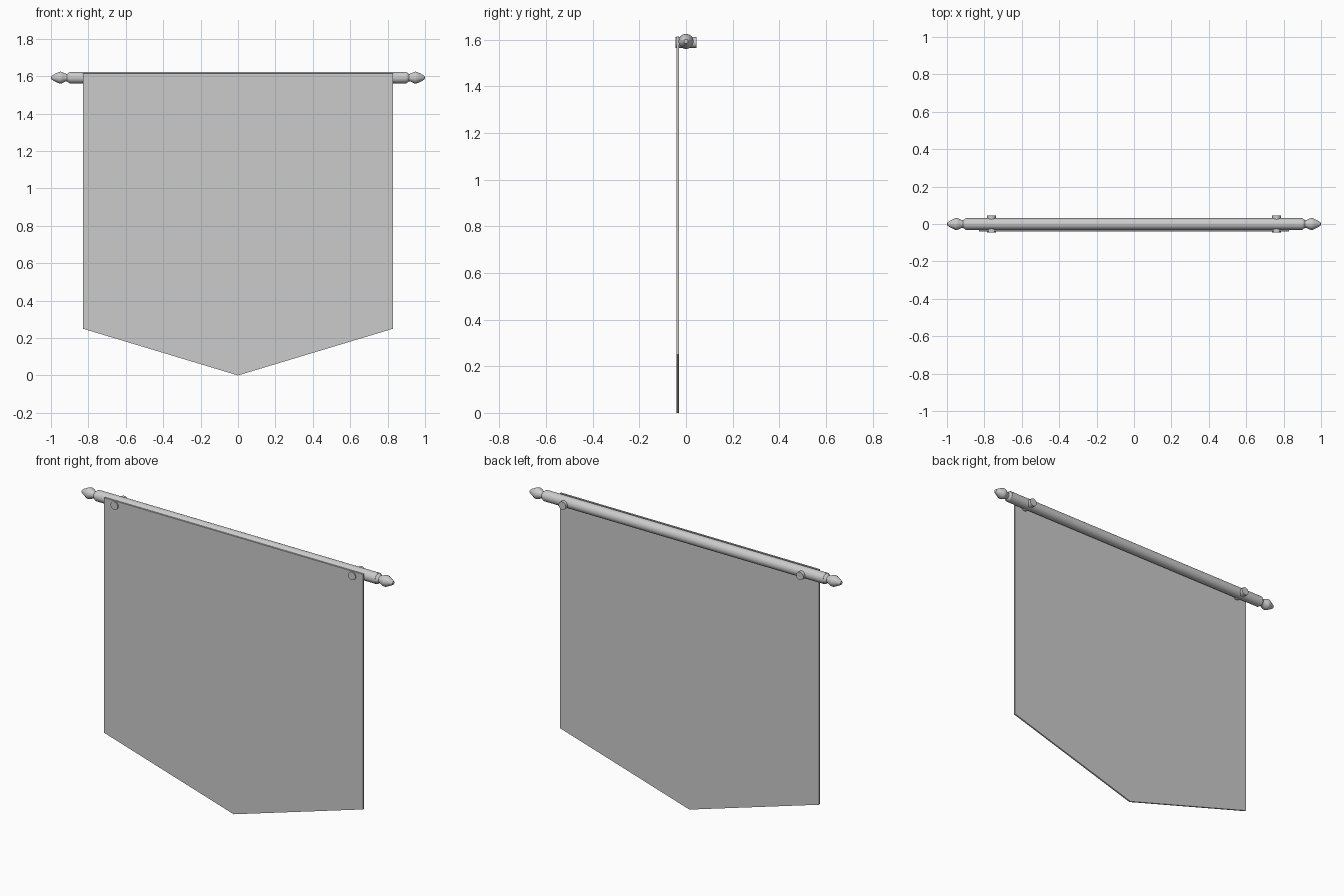
import bpy, bmesh, math
from mathutils import Vector

if "Cube" in bpy.data.objects:
    bpy.data.objects.remove(bpy.data.objects["Cube"])

ROD_Z = 1.592


def finish(name, bm, smooth=False):
    bmesh.ops.remove_doubles(bm, verts=bm.verts, dist=1e-5)
    bmesh.ops.recalc_face_normals(bm, faces=bm.faces)
    me = bpy.data.meshes.new(name)
    bm.to_mesh(me)
    bm.free()
    ob = bpy.data.objects.new(name, me)
    bpy.context.collection.objects.link(ob)
    if smooth:
        bpy.ops.object.select_all(action='DESELECT')
        ob.select_set(True)
        bpy.context.view_layer.objects.active = ob
        bpy.ops.object.shade_smooth_by_angle(angle=math.radians(35))
    return ob


def lathe(name, profile, centre, axis, steps=32):
    """Revolve (distance, radius) points around the x or y axis."""
    bm = bmesh.new()
    a = Vector(axis)
    up = Vector((0, 0, 1))
    c = Vector(centre)
    vs = [bm.verts.new(c + a * d + up * r) for d, r in profile]
    es = [bm.edges.new(p) for p in zip(vs, vs[1:])]
    bmesh.ops.spin(bm, geom=vs + es, cent=c, axis=a,
                   angle=math.tau, steps=steps)
    return finish(name, bm, True)


# Pole
lathe("pole", [(-0.9, 0), (-0.9, 0.031), (0.9, 0.031), (0.9, 0)],
      (0, 0, ROD_Z), (1, 0, 0))

# Pointed finials and through-pins, one per side
finial = [(0.89, 0), (0.89, 0.031), (0.902, 0.029), (0.914, 0.02),
          (0.922, 0.021), (0.936, 0.028), (0.947, 0.032), (0.956, 0.031),
          (0.975, 0.022), (0.99, 0.014), (0.997, 0.009), (1.0, 0)]
for side, s in (("left", -1), ("right", 1)):
    lathe("finial_" + side, finial, (0, 0, ROD_Z), (s, 0, 0))
    lathe("pin_" + side, [(-0.046, 0), (-0.046, 0.023), (0.046, 0.023), (0.046, 0)],
          (s * 0.762, 0, 1.587), (0, 1, 0), 24)

# Hanging cloth with pointed lower edge
bm = bmesh.new()
outline = [(-0.83, 1.613), (-0.83, 0.25), (0, 0), (0.83, 0.25), (0.83, 1.613)]
face = bm.faces.new([bm.verts.new((x, -0.040, z)) for x, z in outline])
new = bmesh.ops.extrude_face_region(bm, geom=[face])["geom"]
bmesh.ops.translate(bm, vec=(0, 0.009, 0),
                    verts=[g for g in new if isinstance(g, bmesh.types.BMVert)])
if not face.is_valid or len(bm.faces) < 7:
    bm.faces.new([v for v in bm.verts if v.co.y < -0.035])
finish("banner_cloth", bm)
